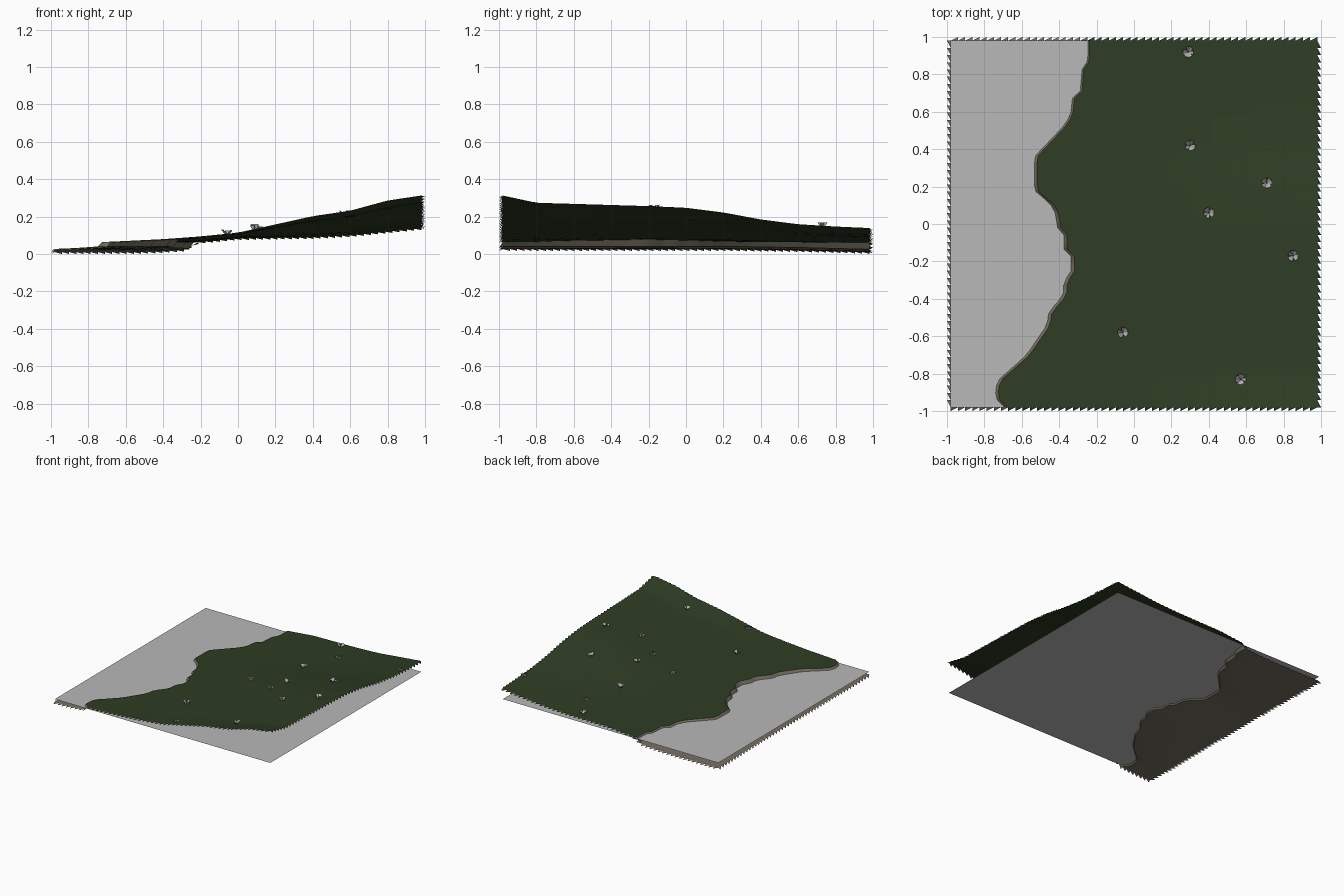
import bpy, bmesh, math, random
from mathutils import Vector

random.seed(4)
if "Cube" in bpy.data.objects:
    bpy.data.objects.remove(bpy.data.objects["Cube"], do_unlink=True)

HALF = 0.98          # half width of the ground without its fringe
ROWS = 51
WATER_LEVEL = 0.05


def material(name, color):
    mat = bpy.data.materials.new(name)
    mat.use_nodes = True
    mat.diffuse_color = (*color, 1)
    mat.node_tree.nodes["Principled BSDF"].inputs["Base Color"].default_value = (*color, 1)
    return mat


grass = material("dark grass green", (0.027, 0.046, 0.017))
mud = material("brown mud", (0.18, 0.16, 0.12))
water_grey = material("water grey", (0.48, 0.48, 0.48))
tuft_grey = material("tuft grey", (0.42, 0.42, 0.42))


def build(name, bm, mats, smooth=False):
    mesh = bpy.data.meshes.new(name)
    bm.to_mesh(mesh)
    bm.free()
    for mat in mats:
        mesh.materials.append(mat)
    if smooth:
        for poly in mesh.polygons:
            poly.use_smooth = True
    obj = bpy.data.objects.new(name, mesh)
    bpy.context.collection.objects.link(obj)
    return obj


def lerp_profile(points, t):
    """Piecewise linear lookup in a rising list of (position, value)."""
    if t <= points[0][0]:
        return points[0][1]
    for (a, va), (b, vb) in zip(points, points[1:]):
        if t <= b:
            return va + (vb - va) * (t - a) / (b - a)
    return points[-1][1]


# Shoreline x by y, and the hill profiles
SHORE = [(-.98, -.69), (-.93, -.74), (-.84, -.73), (-.78, -.66), (-.7, -.57),
         (-.54, -.46), (-.47, -.45), (-.38, -.37), (-.3, -.37), (-.27, -.33),
         (-.16, -.33), (-.15, -.37), (-.05, -.37), (-.04, -.4), (.08, -.42),
         (.15, -.49), (.18, -.53), (.36, -.53), (.52, -.38), (.58, -.34),
         (.68, -.33), (.7, -.29), (.84, -.28), (.87, -.25), (.98, -.25)]
FRONT_HILL = [(-.7, .065), (-.4, .08), (-.2, .095), (0, .115), (.2, .16),
              (.4, .205), (.6, .235), (.8, .29), (1, .32)]
BACK_HILL = [(-.25, .06), (0, .084), (.4, .09), (.6, .1), (.8, .12), (1, .14)]
BLEND = [(-1, 1), (-.8, .76), (-.2, .66), (0, .61), (.2, .47), (.4, .26),
         (.6, .12), (.8, .05), (1, 0)]
BED = [(.2, .026), (.6, .02), (1, .01)]
BANK = 0.012


def shore(y):
    return lerp_profile(SHORE, y)


def land_height(x, y):
    back, front = lerp_profile(BACK_HILL, x), lerp_profile(FRONT_HILL, x)
    return back + (front - back) * lerp_profile(BLEND, y)


def bed_height(x, y):
    near = max(0, 1 - (shore(y) - x) / 0.35)
    return lerp_profile(BED, y) + 0.016 * near * near


def height(x, y):
    low, high = shore(y) - BANK, shore(y) + BANK
    if x <= low:
        return bed_height(x, y)
    if x >= high:
        return land_height(x, y)
    t = (x - low) / (high - low)
    return bed_height(low, y) * (1 - t) + land_height(high, y) * t


def strip(bm, left, right, columns, slot):
    """Sheet of ground between two edge curves, each giving x for y."""
    grid = []
    for j in range(ROWS + 1):
        y = -HALF + 2 * HALF * j / ROWS
        a, b = left(y), right(y)
        xs = [a + (b - a) * i / columns for i in range(columns + 1)]
        grid.append([bm.verts.new((x, y, height(x, y))) for x in xs])
    for r, s in zip(grid, grid[1:]):
        for i in range(columns):
            bm.faces.new((r[i], r[i + 1], s[i + 1], s[i])).material_index = slot


# Ground: river bed, steep bank and grassy hill
bm = bmesh.new()
strip(bm, lambda y: shore(y) + BANK, lambda y: HALF, 36, 0)
strip(bm, lambda y: shore(y) - BANK, lambda y: shore(y) + BANK, 1, 1)
strip(bm, lambda y: -HALF, lambda y: shore(y) - BANK, 12, 1)
build("ground", bm, [grass, mud], smooth=True)

# Fringe of saw teeth on all four edges
bm = bmesh.new()
step = 2 * HALF / ROWS
for side in range(4):
    c, s = round(math.cos(side * math.pi / 2)), round(math.sin(side * math.pi / 2))
    for i in range(ROWS):
        a = -HALF + i * step
        corners = []
        for along, out in ((a, HALF), (a, 1), (a + step, HALF)):
            x, y = c * out - s * along, s * out + c * along
            z = height(x, y) - (0.01 if out == 1 else 0)
            corners.append(bm.verts.new((x, y, z)))
        face = bm.faces.new((corners[0], corners[1], corners[2]))
        mid = face.calc_center_median()
        face.material_index = int(mid.x < shore(mid.y) + BANK)
build("ground_fringe", bm, [grass, mud])

# Water sheet
bm = bmesh.new()
bmesh.ops.create_grid(bm, x_segments=1, y_segments=1, size=HALF)
bmesh.ops.translate(bm, verts=bm.verts, vec=(0, 0, WATER_LEVEL))
build("water", bm, [water_grey])


def tuft(name, x, y, spread, blades):
    """Ring of small blades: leaning outward by spread, or upright when zero."""
    bm = bmesh.new()
    base = Vector((x, y, height(x, y)))
    for k in range(blades):
        ang = math.tau * k / blades + random.uniform(-.3, .3)
        out = Vector((math.cos(ang), math.sin(ang), 0))
        side = Vector((-out.y, out.x, 0))
        rise = Vector((0, 0, random.uniform(.018, .03)))
        if spread:
            root, tip, wide = out * .004, out * spread + rise, .011
        else:
            root, tip, wide = out * .002, out * .002 + rise, .028
        pts = (root - side * wide * .5, root + side * wide * .5,
               tip + side * wide, tip - side * wide)
        bm.faces.new([bm.verts.new(base + p) for p in pts])
    build(name, bm, [tuft_grey])


# Leafy tufts and upright tufts scattered on the hill
LEAFY = [(.29, .92), (.3, .42), (.71, .22), (.4, .06), (.85, -.17), (-.06, -.58), (.57, -.83)]
UPRIGHT = [(.4, .73), (.96, .73), (.59, -.27), (.37, -.1), (.11, .01), (.09, -.93)]
for n, (x, y) in enumerate(LEAFY):
    tuft(f"leafy_tuft_{n + 1}", x, y, 0.028, 7)
for n, (x, y) in enumerate(UPRIGHT):
    tuft(f"upright_tuft_{n + 1}", x, y, 0, 3)
